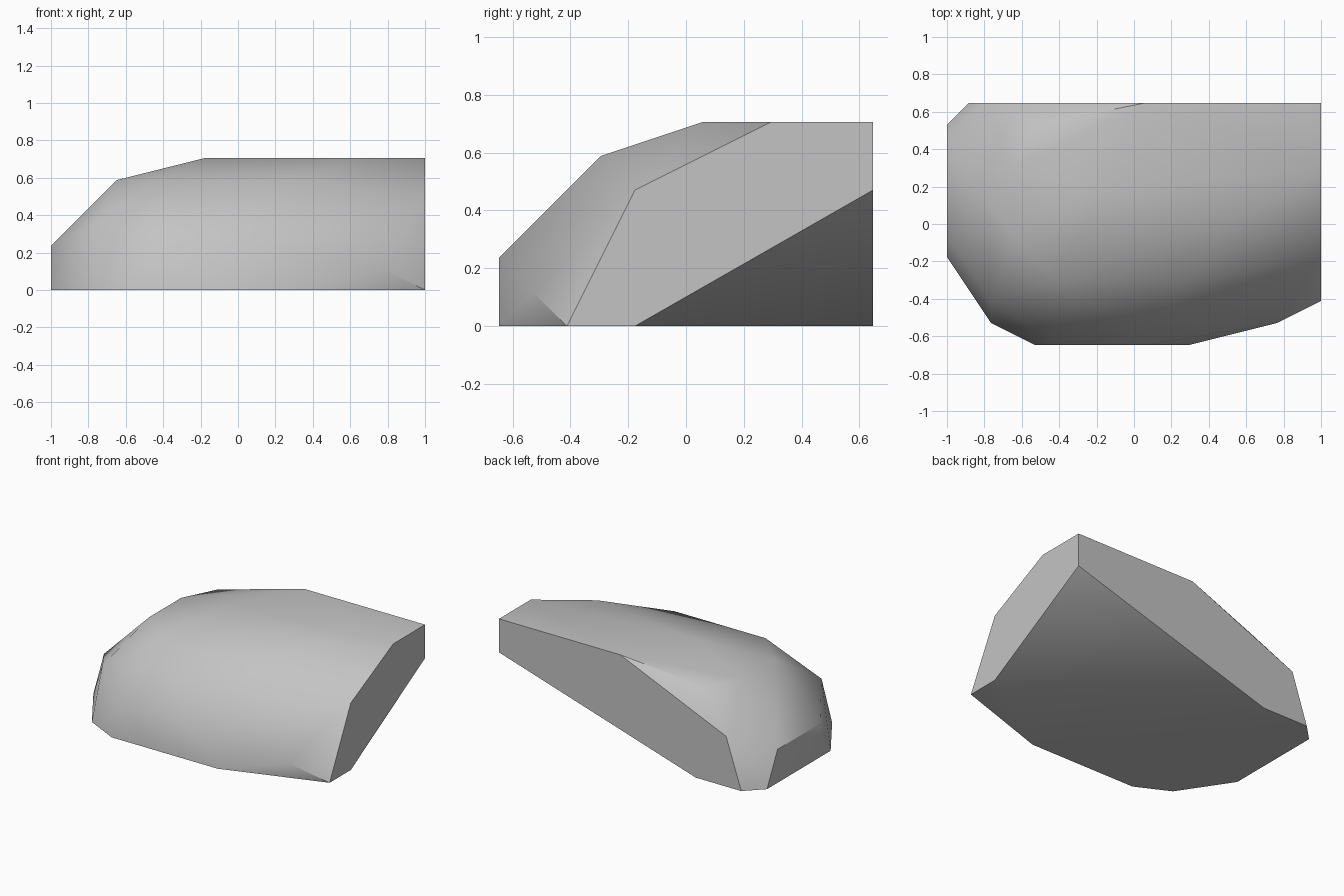
import bpy
import bmesh
import math
from mathutils import Vector

# Remove the default object
default_cube = bpy.data.objects.get("Cube")
if default_cube:
    bpy.data.objects.remove(default_cube, do_unlink=True)

# The boulder is laid out on a coarse lattice of equal steps
STEP = 2 / 17
LATTICE_CENTRE = Vector((8.5, 5.5, 0))


def at_height(z, outline):
    """Lift a flat outline of lattice corners to one height."""
    return [Vector((x, y, z)) for x, y in outline]


# Footprint on the ground, with the overhanging back corner left out
corners = at_height(0, [(17, 2), (17, 4), (4, 11), (1, 11), (0, 10),
                        (0, 4), (2, 1), (4, 0), (11, 0)])
# Low front chip
corners += at_height(1, [(15, 1)])
# Waist, where the steep sides begin to lean inwards
corners += at_height(2, [(0, 9), (0, 5), (5, 0), (9, 0)])
# Corner facets
corners += at_height(3, [(2, 11), (2, 2)])
# Cut end: overhang tip and front bevel
corners += at_height(4, [(17, 11), (17, 4)])
# Shoulder
corners += at_height(5, [(4, 10), (3, 8), (3, 5), (5, 3), (11, 3)])
# Flat crown
corners += at_height(6, [(17, 11), (17, 8), (14, 6), (7, 7), (9, 11)])

# Wrap the corners in a faceted shell
shell = bmesh.new()
for corner in corners:
    shell.verts.new((corner - LATTICE_CENTRE) * STEP)
hull = bmesh.ops.convex_hull(shell, input=shell.verts[:])
loose = {item for key in ("geom_interior", "geom_unused")
         for item in hull[key] if isinstance(item, bmesh.types.BMVert)}
bmesh.ops.delete(shell, geom=list(loose), context="VERTS")
bmesh.ops.dissolve_limit(shell, angle_limit=math.radians(1),
                         verts=shell.verts[:], edges=shell.edges[:])
bmesh.ops.recalc_face_normals(shell, faces=shell.faces[:])

mesh = bpy.data.meshes.new("boulder")
shell.to_mesh(mesh)
shell.free()
boulder = bpy.data.objects.new("boulder", mesh)
bpy.context.collection.objects.link(boulder)

# Plain stone colour
stone = bpy.data.materials.new("grey stone")
stone.use_nodes = True
colour = (0.55, 0.55, 0.55, 1)
stone.diffuse_color = colour
for node in stone.node_tree.nodes:
    if node.type == "BSDF_PRINCIPLED":
        node.inputs["Base Color"].default_value = colour
mesh.materials.append(stone)

# Soft upper surface with crisp cut edges
bpy.ops.object.select_all(action="DESELECT")
boulder.select_set(True)
bpy.context.view_layer.objects.active = boulder
bpy.ops.object.shade_smooth_by_angle(angle=math.radians(40))
